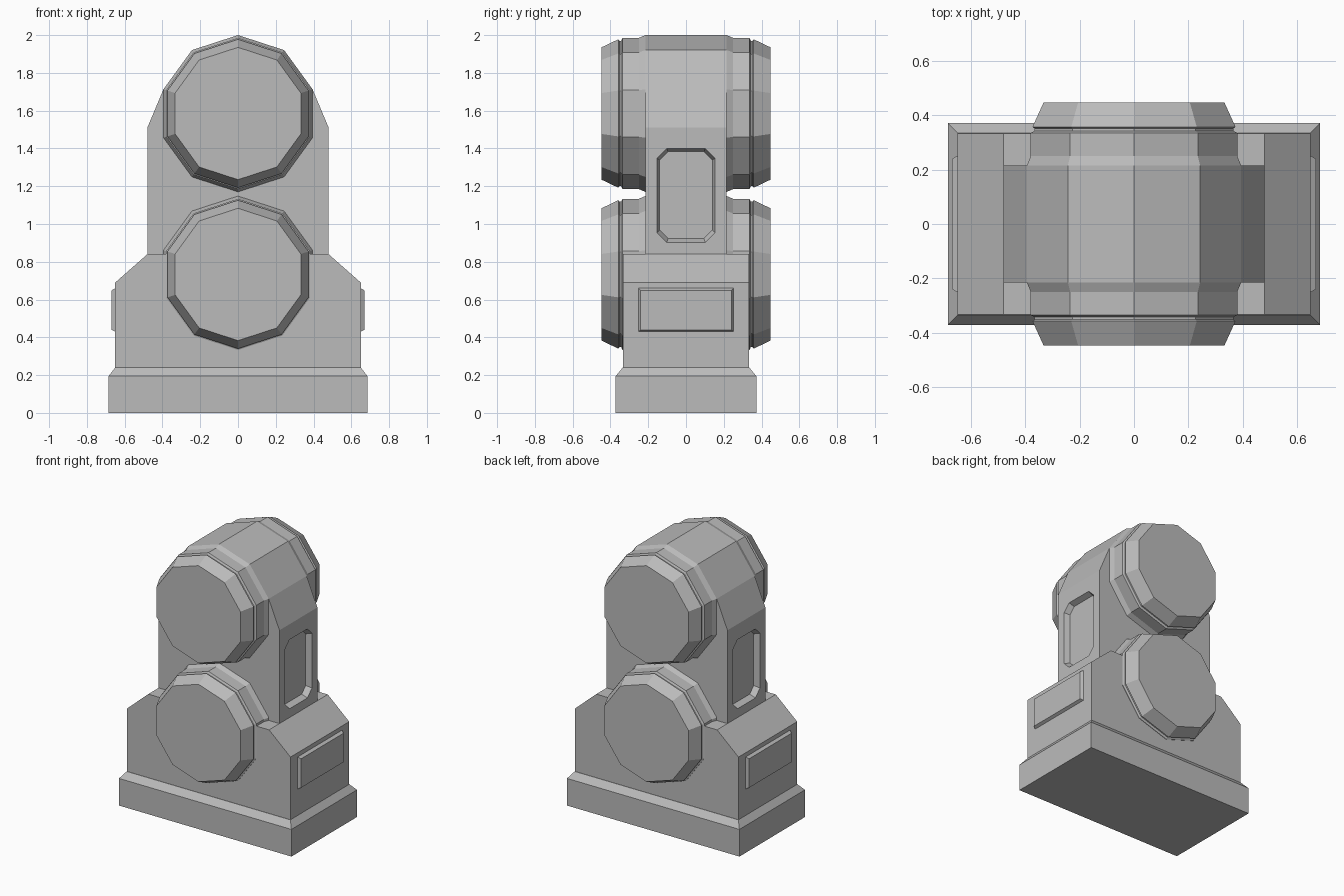
import bpy
import bmesh
from math import sin, cos, pi

cube = bpy.data.objects.get("Cube")
if cube:
    bpy.data.objects.remove(cube, do_unlink=True)

grey = bpy.data.materials.new("plain grey")
grey.use_nodes = True
GREY = (0.5, 0.5, 0.5, 1)
grey.diffuse_color = GREY
grey.node_tree.nodes["Principled BSDF"].inputs["Base Color"].default_value = GREY


def loft(name, rings):
    """Closed solid through matching rings of points."""
    bm = bmesh.new()
    loops = [[bm.verts.new(p) for p in ring] for ring in rings]
    for a, b in zip(loops, loops[1:]):
        for i in range(len(a)):
            j = (i + 1) % len(a)
            bm.faces.new((a[i], a[j], b[j], b[i]))
    bm.faces.new(loops[0])
    bm.faces.new(loops[-1])
    bmesh.ops.recalc_face_normals(bm, faces=bm.faces)
    mesh = bpy.data.meshes.new(name)
    bm.to_mesh(mesh)
    bm.free()
    mesh.materials.append(grey)
    obj = bpy.data.objects.new(name, mesh)
    bpy.context.collection.objects.link(obj)
    return obj


def rect(w, d, z):
    return [(-w, -d, z), (w, -d, z), (w, d, z), (-w, d, z)]


def octagon(x, hy, z0, z1, c):
    """Upright rectangle with cut corners, facing sideways."""
    return [(x, -hy, z0 + c), (x, -hy + c, z0), (x, hy - c, z0), (x, hy, z0 + c),
            (x, hy, z1 - c), (x, hy - c, z1), (x, -hy + c, z1), (x, -hy, z1 - c)]


def side_rect(x, hy, z0, z1):
    return [(x, -hy, z0), (x, hy, z0), (x, hy, z1), (x, -hy, z1)]


def prism(name, half_profile, depth):
    """Mirror an x-z half profile and extrude it along y."""
    outline = half_profile + [(-x, z) for x, z in reversed(half_profile) if x > 0]
    return loft(name, [[(x, y, z) for x, z in outline] for y in (-depth, depth)])


def decagon(r, y, zc):
    return [(r * sin(i * pi / 5), y, zc + r * cos(i * pi / 5)) for i in range(10)]


# Plinth and shouldered lower body
loft("base_plinth", [rect(0.685, 0.372, 0), rect(0.685, 0.372, 0.195),
                     rect(0.65, 0.335, 0.24)])
prism("lower_body", [(0.65, 0.22), (0.65, 0.69), (0.48, 0.84)], 0.333)

# Column with a rounded top that follows the upper drum
UPPER, LOWER, R = 1.585, 0.733, 0.415
column = prism("upper_column",
               [(0.48, 0.8), (0.48, 1.51)]
               + [(R * sin(i * pi / 5), UPPER + R * cos(i * pi / 5)) for i in (2, 1, 0)],
               0.215)

# Side recesses in the column, and raised panels on the body
for side, s in (("left", 1), ("right", -1)):
    cutter = loft(side + "_recess_cutter", [
        octagon(s * 0.50, 0.16, 0.893, 1.407, 0.055),
        octagon(s * 0.44, 0.14, 0.923, 1.383, 0.045)])
    cut = column.modifiers.new(side + "_recess", "BOOLEAN")
    cut.operation = "DIFFERENCE"
    cut.solver = "EXACT"
    cut.object = cutter
    bpy.context.view_layer.objects.active = column
    bpy.ops.object.modifier_apply(modifier=cut.name)
    bpy.data.objects.remove(cutter, do_unlink=True)
    loft(side + "_side_panel", [side_rect(s * 0.64, 0.252, 0.43, 0.66),
                                side_rect(s * 0.65, 0.252, 0.43, 0.66),
                                side_rect(s * 0.67, 0.24, 0.44, 0.648)])

# Ten-sided drums with a groove and a chamfered cap, front and back
DRUM = [(0.215, R), (0.25, 0.40), (0.336, 0.40), (0.343, 0.385),
        (0.352, 0.385), (0.358, 0.393), (0.448, 0.35)]
for end, s in (("front", -1), ("back", 1)):
    for level, zc in (("upper", UPPER), ("lower", LOWER)):
        loft(f"{end}_{level}_drum", [decagon(r, s * y, zc) for y, r in DRUM])
